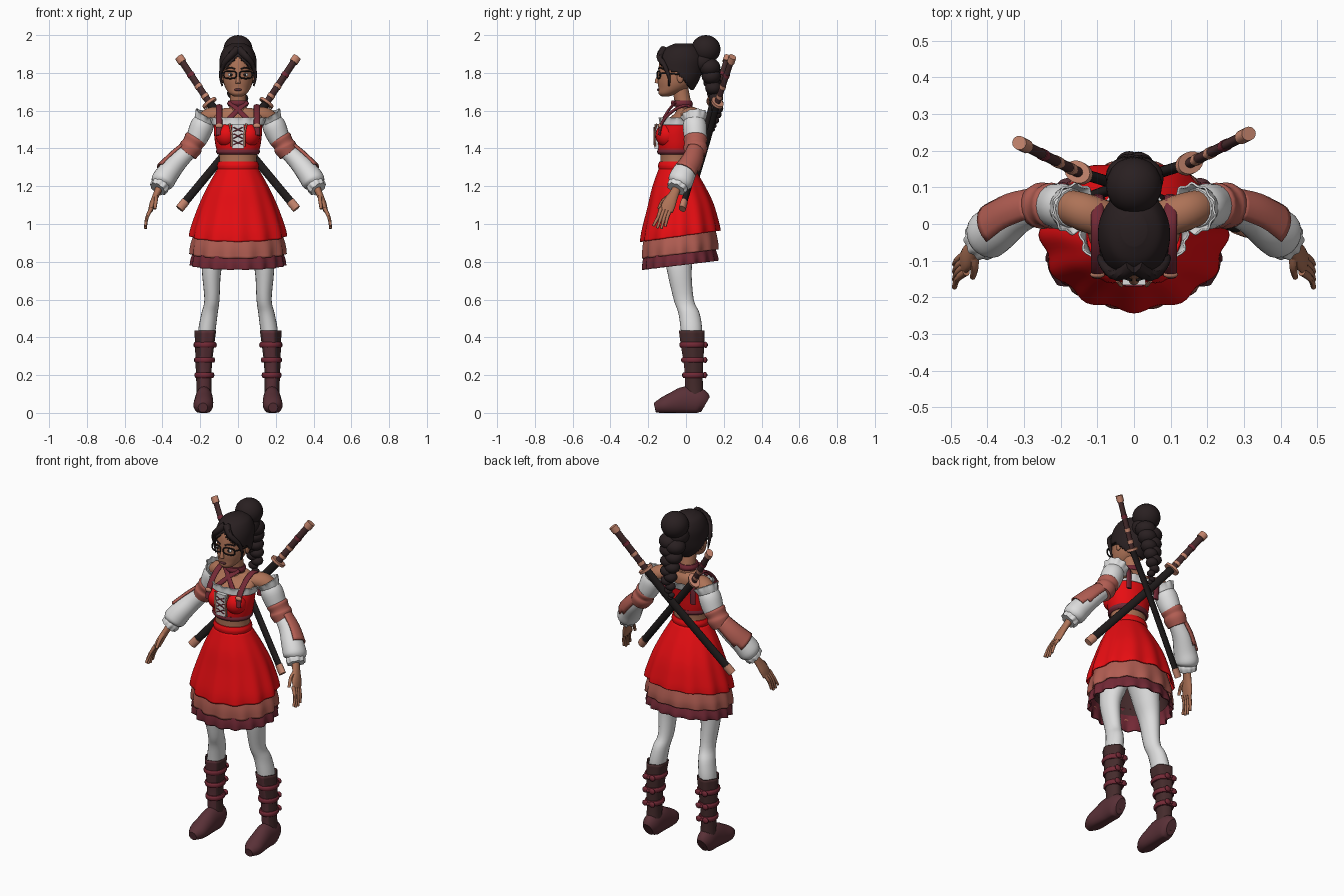
import bpy, bmesh, math
from mathutils import Vector, Matrix

if "Cube" in bpy.data.objects:
    bpy.data.objects.remove(bpy.data.objects["Cube"])

made = []


def material(name, r, g, b):
    m = bpy.data.materials.new(name)
    m.use_nodes = True
    m.diffuse_color = (r, g, b, 1)
    m.node_tree.nodes["Principled BSDF"].inputs["Base Color"].default_value = (r, g, b, 1)
    return m


skin = material("skin", .42, .17, .095)
hair = material("hair", .022, .014, .015)
red = material("red_cloth", .8, .004, .006)
salmon = material("salmon_cloth", .44, .11, .085)
maroon = material("maroon_strap", .17, .022, .036)
white = material("white_cloth", .72, .72, .72)
leather = material("dark_leather", .06, .024, .025)
oxblood = material("oxblood_leather", .1, .03, .038)
black = material("black", .014, .011, .011)
copper = material("copper", .55, .23, .15)


def finish(name, bm, mat, sym=False, thick=0):
    """Turn a bmesh into an object, with optional mirroring and thickness."""
    mesh = bpy.data.meshes.new(name)
    bm.to_mesh(mesh)
    bm.free()
    ob = bpy.data.objects.new(name, mesh)
    bpy.context.collection.objects.link(ob)
    mesh.materials.append(mat)
    if thick:
        ob.modifiers.new("thickness", "SOLIDIFY").thickness = thick
    if sym:
        ob.modifiers.new("mirror", "MIRROR")
    made.append(ob)
    return ob


def spline(rows, sub):
    """Smooth curve through every value of the rows."""
    out, n = [], len(rows)
    for i in range(n - 1):
        four = (rows[max(i - 1, 0)], rows[i], rows[i + 1], rows[min(i + 2, n - 1)])
        for k in range(sub):
            t = k / sub
            out.append([q + .5 * t * (r - p + t * (2 * p - 5 * q + 4 * r - s + t * (3 * (q - r) + s - p)))
                        for p, q, r, s in zip(*four)])
    return out + [list(rows[-1])]


def sweep(name, rows, mat, ref=(1, 0, 0), flat=False, seg=20, sub=4, cap=True,
          fold=(0, 0), tilt=0, keep=None, thick=0, sym=False):
    """Skin elliptical rings (x, y, z, radius along ref, other radius)."""
    pts = spline(rows, sub)
    mid = [Vector(p[:3]) for p in pts]
    last = len(pts) - 1
    bm, rings = bmesh.new(), []
    for i, p in enumerate(pts):
        u, v = Vector((1, 0, 0)), Vector((0, 1, 0))
        if not flat:
            t = (mid[min(i + 1, last)] - mid[max(i - 1, 0)]).normalized()
            u = Vector(ref)
            u = (u - t * u.dot(t)).normalized()
            v = t.cross(u)
        ring = []
        for k in range(seg):
            a = math.tau * k / seg
            f = 1 + fold[1] * i / last * math.cos(fold[0] * a)
            co = mid[i] + (u * p[3] * math.cos(a) + v * p[4] * math.sin(a)) * f
            co.z = max(0, co.z + tilt * i / last * co.y)
            ring.append(bm.verts.new(co))
        rings.append(ring)
    for a, b in zip(rings, rings[1:]):
        for k in range(seg):
            j = (k + 1) % seg
            bm.faces.new((a[k], a[j], b[j], b[k]))
    if cap:
        bm.faces.new(rings[0])
        bm.faces.new(rings[-1])
    bmesh.ops.recalc_face_normals(bm, faces=bm.faces)
    if keep:
        drop = [f for f in bm.faces if not keep(f.calc_center_median(), f.normal)]
        bmesh.ops.delete(bm, geom=drop, context="FACES")
    return finish(name, bm, mat, sym, thick)


def tube(name, points, r, mat, **kw):
    """Round cord through points, r or (start, end) radius."""
    r0, r1 = r if isinstance(r, tuple) else (r, r)
    n = len(points) - 1
    rows = [(*p, *[r0 + (r1 - r0) * i / n] * 2) for i, p in enumerate(points)]
    return sweep(name, rows, mat, **{"seg": 8, "sub": 3, **kw})


def ball(name, loc, size, mat, sym=False):
    bm = bmesh.new()
    mtx = Matrix.Translation(loc) @ Matrix.Diagonal((*size, 1))
    bmesh.ops.create_uvsphere(bm, u_segments=20, v_segments=12, radius=1, matrix=mtx)
    return finish(name, bm, mat, sym)


def body(name, rows, mat, **kw):
    """Centred upright form from (y, z, half width, half depth)."""
    return sweep(name, [(0, *r) for r in rows], mat, flat=True, **{"seg": 32, **kw})


# Head and face
body("head", [(-.11, 1.675, .02, .018), (-.095, 1.69, .045, .05), (-.067, 1.72, .066, .079),
              (-.05, 1.76, .079, .1), (-.042, 1.82, .084, .104), (-.035, 1.88, .08, .1),
              (-.03, 1.92, .06, .075)], skin)
body("neck", [(.005, 1.56, .075, .05), (-.01, 1.61, .047, .045), (-.03, 1.72, .042, .042)], skin)
sweep("nose", [(0, -.14, 1.795, .008, .006), (0, -.152, 1.765, .01, .01), (0, -.155, 1.745, .014, .011)], skin)
ball("lips", (0, -.145, 1.711), (.021, .008, .007), oxblood)
ball("ear", (.084, -.03, 1.775), (.01, .018, .028), skin, True)
ball("eye", (.036, -.135, 1.79), (.017, .007, .009), white, True)
ball("iris", (.036, -.14, 1.79), (.007, .004, .008), black, True)
tube("eyebrow", [(.015, -.145, 1.82), (.04, -.138, 1.828), (.065, -.12, 1.82)], .004, hair, sym=True)

# Glasses
rim = []
for k in range(17):
    c, s = math.cos(math.tau * k / 16), math.sin(math.tau * k / 16)
    rim.append((.042 + .033 * math.copysign(abs(c) ** .6, c), -.153 + .008 * (c + 1),
                1.79 + .02 * math.copysign(abs(s) ** .6, s)))
tube("glasses_rim", rim, .004, black, ref=(0, 1, 0), sub=1, sym=True)
tube("glasses_bridge", [(-.01, -.155, 1.795), (.01, -.155, 1.795)], .004, black)
tube("glasses_temple", [(.075, -.138, 1.797), (.088, -.1, 1.797), (.09, -.03, 1.792)], .004, black, sym=True)

# Hair with parted hairline, bun and braid
body("hair_cap", [(-.01, 1.71, .055, .05), (-.035, 1.76, .092, .104), (-.032, 1.82, .098, .12),
                  (-.025, 1.88, .096, .118), (-.02, 1.93, .075, .09), (-.015, 1.955, .035, .045)],
     hair, seg=64, sub=8, thick=.012,
     keep=lambda c, n: c.z > min(1.89 - .9 * abs(c.x), 1.72 - 1.3 * (c.y - .02)))
tube("front_lock", [(.005, -.115, 1.925), (.045, -.14, 1.885), (.08, -.115, 1.84), (.092, -.09, 1.78),
                    (.083, -.09, 1.73)], (.022, .004), hair, sym=True)
ball("bun", (0, .105, 1.925), (.077, .078, .075), hair)
ball("bun_base", (0, .085, 1.86), (.07, .07, .06), hair)
path = spline([(.125, 1.83, .06), (.145, 1.72, .046), (.165, 1.61, .034), (.14, 1.5, .014)], 4)
for i, (y, z, r) in enumerate(path):
    side = .35 * r * (-1) ** i
    ball("braid_lobe", (side, y, z), (r, r * .95, r * .8), hair)

# Torso and bodice
body("torso", [(-.05, 1.28, .1, .085), (-.05, 1.36, .1, .086), (-.045, 1.45, .115, .095),
               (-.03, 1.53, .123, .09), (0, 1.585, .125, .06), (0, 1.615, .07, .045)], skin)
body("bodice", [(-.05, 1.375, .108, .095), (-.05, 1.42, .12, .101), (-.048, 1.48, .127, .105),
                (-.035, 1.535, .129, .1)], red, cap=False, thick=.01)
ball("bust", (.058, -.098, 1.47), (.06, .064, .064), red, True)
body("bodice_hem", [(-.05, 1.368, .106, .094), (-.05, 1.38, .116, .103), (-.05, 1.395, .113, .1)], maroon)
body("neckline_ruffle", [(-.035, 1.525, .13, .1), (-.03, 1.55, .136, .104), (-.028, 1.565, .142, .108)],
     white, seg=80, cap=False, fold=(16, .04), thick=.006)
bm = bmesh.new()
bmesh.ops.create_cube(bm, matrix=Matrix.Translation((0, -.155, 1.465)) @ Matrix.Diagonal((.062, .022, .13, 1)))
finish("bodice_panel", bm, white)
for z in (1.43, 1.465, 1.5):
    for s in (-1, 1):
        tube("lacing", [(-.025 * s, -.168, z - .012), (.025 * s, -.168, z + .012)], .003, maroon)
tube("cup_trim", [(.034, -.163, 1.41), (.035, -.168, 1.48), (.045, -.155, 1.53)], .005, copper, sym=True)

# Harness straps and crossed collar
harness = [(.1, -.142, 1.47), (.1, -.125, 1.54), (.1, -.06, 1.605), (.1, .01, 1.625), (.1, .07, 1.57), (.095, .07, 1.46)]
sweep("shoulder_strap", [(*p, .017, .008) for p in harness], maroon, sym=True)
ball("strap_buckle", (.1, -.138, 1.52), (.02, .01, .013), copper, True)
body("collar", [(-.02, 1.622, .05, .052), (-.022, 1.637, .057, .058), (-.024, 1.655, .05, .052)], maroon)
for s in (-1, 1):
    cross = [(-.047 * s, -.055, 1.645), (0, -.09, 1.605), (.055 * s, -.125, 1.55)]
    sweep("cross_strap", [(*p, .014, .007) for p in cross], maroon)

# Layered skirt
body("waistband", [(-.05, 1.29, .108, .095), (-.05, 1.31, .111, .098), (-.05, 1.33, .104, .091)], red)
body("skirt", [(-.05, 1.3, .104, .092), (-.04, 1.2, .16, .138), (-.03, 1.1, .205, .172),
               (-.03, .99, .243, .2), (-.03, .94, .252, .207)],
     red, seg=96, cap=False, fold=(12, .035), tilt=.14, thick=.008)
body("skirt_middle", [(-.03, 1, .215, .18), (-.03, .9, .246, .2), (-.03, .845, .25, .2)],
     salmon, seg=96, cap=False, fold=(14, .035), tilt=.12, thick=.008)
body("skirt_ruffle", [(-.03, .89, .225, .18), (-.03, .82, .245, .198), (-.03, .785, .247, .198)],
     maroon, seg=128, cap=False, fold=(18, .04), tilt=.12, thick=.008)
body("skirt_lining", [(-.04, 1.1, .17, .14), (-.03, .85, .222, .178)], leather, cap=False)

# Legs and boots
sweep("stocking", [(.085, -.03, .98, .08, .1), (.12, -.035, .85, .066, .08), (.14, -.035, .75, .051, .065),
                   (.138, -.012, .6, .04, .053), (.15, .015, .53, .043, .056), (.163, .028, .45, .046, .057),
                   (.17, .03, .38, .044, .052)], white, flat=True, sym=True)
shaft = sweep("boot_shaft", [(.18, .05, .03, .042, .047), (.18, .042, .15, .04, .047), (.18, .04, .25, .043, .05),
                             (.175, .035, .35, .05, .06), (.17, .03, .435, .057, .066)],
              leather, flat=True, seg=32, cap=False, fold=(5, .06), thick=.006, sym=True)
shaft.data.materials.append(oxblood)
for f in shaft.data.polygons:
    f.material_index = int(f.normal.y < -.75)
sweep("boot_foot", [(.18, .103, .045, .03, .045), (.18, .07, .06, .046, .07), (.18, 0, .065, .048, .075),
                    (.182, -.06, .052, .051, .062), (.185, -.12, .038, .05, .045), (.186, -.165, .028, .025, .025)],
      oxblood, sym=True)
for z, r, x, y in ((.2, .047, .178, .04), (.28, .05, .177, .038), (.36, .056, .174, .034)):
    strap = [(x, y, z + dz, r + d, r + .008 + d) for dz, d in ((-.014, 0), (-.006, .005), (.006, .005), (.014, 0))]
    sweep("boot_strap", strap, maroon, flat=True, sym=True)
    for s in (-1, 1):
        ball("boot_bow", (x + s * .022, y + r + .014, z), (.019, .01, .017), maroon, True)
    ball("bow_knot", (x, y + r + .018, z), (.009, .009, .009), maroon, True)


# Arms and sleeves
def limb(name, rows, mat, **kw):
    return sweep(name, rows, mat, ref=(0, 1, 0), sym=True, **kw)


limb("arm", [(.07, .01, 1.565, .05, .04), (.13, .03, 1.575, .052, .045), (.18, .045, 1.54, .048, .046),
             (.25, .05, 1.41, .04, .04), (.31, .03, 1.33, .036, .036), (.42, -.05, 1.19, .022, .02)], skin)
limb("sleeve_puff", [(.17, .043, 1.555, .052, .05), (.19, .046, 1.52, .063, .062), (.215, .05, 1.46, .06, .058),
                     (.24, .05, 1.42, .05, .048)], white)
limb("shoulder_ruffle", [(.18, .046, 1.54, .055, .055), (.17, .044, 1.562, .064, .062), (.163, .042, 1.575, .07, .068)],
     white, seg=60, cap=False, fold=(10, .06), thick=.006)
limb("arm_band", [(.217, .05, 1.465, .052, .05), (.225, .05, 1.45, .063, .06), (.24, .05, 1.425, .058, .055),
                  (.25, .05, 1.405, .064, .061), (.27, .047, 1.37, .055, .052)], salmon)
forearm = [(.265, .045, 1.385, .045, .045), (.32, .025, 1.33, .054, .052), (.37, -.01, 1.27, .064, .06),
           (.4, -.03, 1.225, .067, .062), (.41, -.04, 1.205, .05, .045)]
limb("forearm_sleeve", forearm, white)
limb("forearm_panel", [(*r[:3], r[3] + .01, r[4] + .012) for r in forearm[:3]], salmon, cap=False, thick=.008,
     keep=lambda c, n: n.dot(Vector((.55, .45, .7))) > .5)
limb("cuff", [(.402, -.032, 1.218, .045, .043), (.412, -.042, 1.203, .055, .05), (.425, -.053, 1.185, .05, .045)],
     white, seg=48, fold=(9, .08))

# Hands
limb("palm", [(.415, -.046, 1.195, .022, .02), (.435, -.068, 1.15, .027, .017), (.453, -.09, 1.105, .036, .016),
              (.464, -.103, 1.07, .034, .012)], skin)
for i in range(4):
    y = -.08 - .017 * i
    drop = .012 * abs(i - 1.4)
    tube("finger", [(.458, y, 1.085), (.482, y - .018, 1.035), (.49, y - .03 - .004 * i, .97 + drop)],
         (.011, .007), skin, sym=True)
tube("thumb", [(.436, -.08, 1.15), (.435, -.12, 1.125), (.44, -.145, 1.08)], (.013, .008), skin, sym=True)


# Crossed swords on the back
def sword(s, dy):
    top, guard = Vector((.31 * s, .22 + dy, 1.88)), Vector((.15 * s, .14 + dy, 1.64))
    tip = Vector((-.31 * s, -.02 + dy, 1.08))

    def piece(name, a, b, w, d, mat, via=()):
        sweep(name, [(*p, w, d) for p in (a, *via, b)], mat, ref=(0, 0, 1), seg=16)

    at = lambda t: top.lerp(guard, t)
    near = tip.lerp(guard, .07)
    piece("sword_handle", top, guard, .019, .014, leather)
    piece("sword_pommel", at(-.02), at(.1), .024, .019, copper)
    for t in (.35, .6, .82):
        piece("handle_wrap", at(t), at(t + .06), .021, .016, copper if t > .5 else maroon)
    piece("sword_guard", at(.97), at(1.02), .044, .03, copper)
    piece("scabbard", guard, near, .022, .015, black, [Vector((0, .092 + dy, 1.455))])
    piece("scabbard_tip", near, tip, .024, .018, copper)


sword(-1, 0)
sword(1, .025)

# Smooth shading with crisp edges
bpy.ops.object.select_all(action="DESELECT")
for ob in made:
    ob.select_set(True)
bpy.context.view_layer.objects.active = made[0]
bpy.ops.object.shade_smooth_by_angle(angle=math.radians(45))
